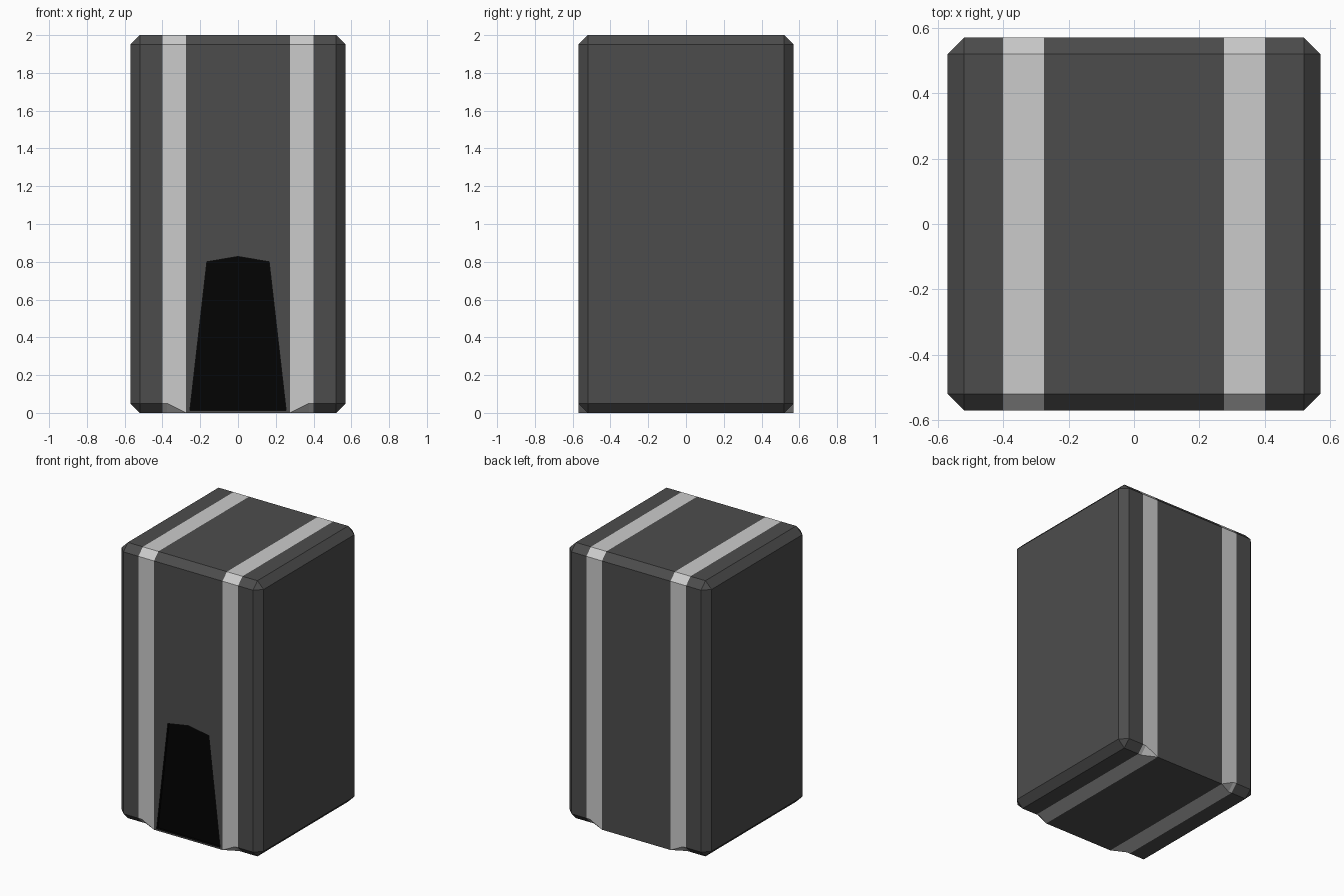
import bpy, bmesh
from mathutils import Vector

if "Cube" in bpy.data.objects:
    bpy.data.objects.remove(bpy.data.objects["Cube"])


def material(name, value):
    m = bpy.data.materials.new(name)
    m.diffuse_color = (value, value, value, 1)
    m.use_nodes = True
    m.node_tree.nodes["Principled BSDF"].inputs["Base Color"].default_value = m.diffuse_color
    return m


mats = [material("dark_grey", 0.073), material("light_grey", 0.65), material("black", 0.001)]


def make_object(name, bm):
    bmesh.ops.recalc_face_normals(bm, faces=bm.faces)
    mesh = bpy.data.meshes.new(name)
    bm.to_mesh(mesh)
    bm.free()
    for m in mats:
        mesh.materials.append(m)
    ob = bpy.data.objects.new(name, mesh)
    bpy.context.collection.objects.link(ob)
    return ob


HALF, HEIGHT, CHAMFER = 0.57, 2.0, 0.05
INNER, RAMP, OUTER = 0.275, 0.375, 0.40

# Chamfered tower block
bm = bmesh.new()
bmesh.ops.create_cube(bm, size=1)
for v in bm.verts:
    v.co = Vector((v.co.x * 2 * HALF, v.co.y * 2 * HALF, (v.co.z + 0.5) * HEIGHT))
bmesh.ops.bevel(bm, geom=bm.edges[:], offset=CHAMFER, segments=1, affect='EDGES')

# Lines that bound the stripes and the end of the bottom chamfer
for x in (INNER, RAMP, OUTER):
    for side in (-1, 1):
        bmesh.ops.bisect_plane(bm, geom=bm.verts[:] + bm.edges[:] + bm.faces[:],
                               plane_co=(side * x, 0, 0), plane_no=(1, 0, 0))

# Middle of the front and back runs square down to the floor
for v in bm.verts:
    if abs(v.co.x) < INNER + 0.01 and v.co.z < CHAMFER + 0.01:
        v.co.y = HALF if v.co.y > 0 else -HALF
        v.co.z = 0
bmesh.ops.remove_doubles(bm, verts=bm.verts[:], dist=0.0005)

# Light stripes wrap round the block
for f in bm.faces:
    f.material_index = int(INNER < abs(f.calc_center_median().x) < OUTER)
body = make_object("tower_body", bm)

# Shallow black doorway
bm = bmesh.new()
outline = [(-0.255, 0.012), (0.255, 0.012), (0.165, 0.8), (0, 0.828), (-0.165, 0.8)]
face = bm.faces.new([bm.verts.new((x, -HALF - 0.1, z)) for x, z in outline])
ext = bmesh.ops.extrude_face_region(bm, geom=[face])
bmesh.ops.translate(bm, vec=(0, 0.12, 0),
                    verts=[g for g in ext["geom"] if isinstance(g, bmesh.types.BMVert)])
for f in bm.faces:
    f.material_index = 2
cutter = make_object("doorway_cutter", bm)
cutter.hide_render = True
cutter.display_type = 'WIRE'

cut = body.modifiers.new("doorway", 'BOOLEAN')
cut.operation = 'DIFFERENCE'
cut.solver = 'EXACT'
cut.object = cutter
